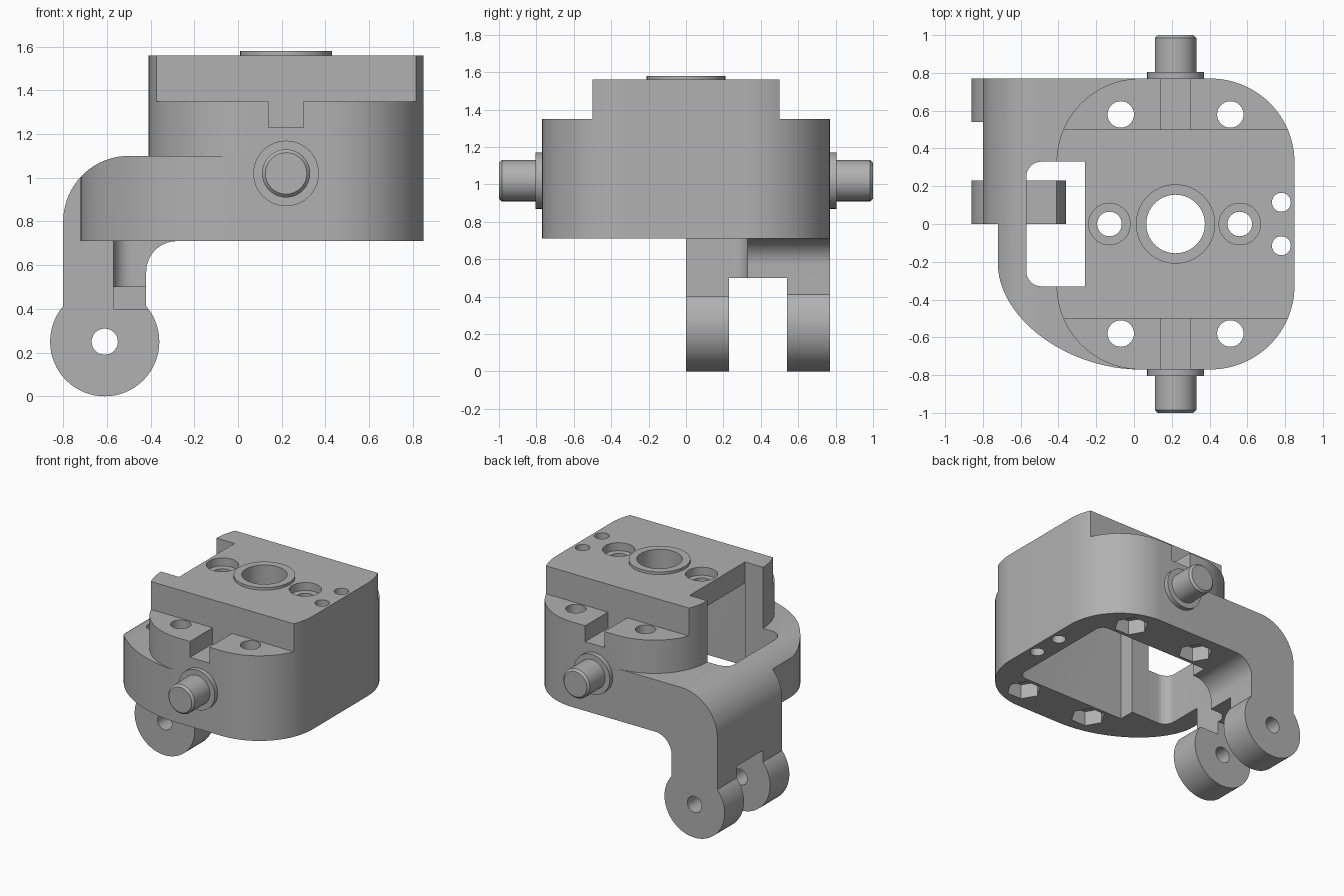
import bpy, bmesh, math
from mathutils import Vector

cube = bpy.data.objects.get("Cube")
if cube:
    bpy.data.objects.remove(cube, do_unlink=True)

metal = bpy.data.materials.new("grey_metal")
metal.use_nodes = True
metal.diffuse_color = (0.44, 0.44, 0.44, 1)
metal.node_tree.nodes["Principled BSDF"].inputs["Base Color"].default_value = metal.diffuse_color


def arc(cx, cy, r, a0, a1, n=16):
    return [(cx + r * math.cos(math.radians(a0 + (a1 - a0) * i / n)),
             cy + r * math.sin(math.radians(a0 + (a1 - a0) * i / n))) for i in range(n + 1)]


def circle(cx, cy, r, n=48):
    return arc(cx, cy, r, 0, 360, n)[:-1]


def round_rect(x0, x1, y0, y1, r, n=16):
    return (arc(x1 - r, y1 - r, r, 0, 90, n) + arc(x0 + r, y1 - r, r, 90, 180, n)
            + arc(x0 + r, y0 + r, r, 180, 270, n) + arc(x1 - r, y0 + r, r, 270, 360, n))


def rect(x0, x1, y0, y1):
    return [(x0, y0), (x1, y0), (x1, y1), (x0, y1)]


def prism(name, pts, lo, hi, axis="Z"):
    """Extrude a flat outline along Z (outline in xy) or Y (outline in xz)."""
    place = (lambda u, v, h: (u, v, h)) if axis == "Z" else (lambda u, v, h: (u, h, v))
    bm = bmesh.new()
    face = bm.faces.new([bm.verts.new(place(u, v, lo)) for u, v in pts])
    top = bmesh.ops.extrude_face_region(bm, geom=[face])["geom"]
    shift = Vector(place(0, 0, hi - lo))
    bmesh.ops.translate(bm, vec=shift, verts=[g for g in top if isinstance(g, bmesh.types.BMVert)])
    bmesh.ops.recalc_face_normals(bm, faces=bm.faces)
    mesh = bpy.data.meshes.new(name)
    bm.to_mesh(mesh)
    bm.free()
    mesh.materials.append(metal)
    ob = bpy.data.objects.new(name, mesh)
    bpy.context.collection.objects.link(ob)
    return ob


def combine(target, tool, operation):
    """Apply a boolean and discard the tool."""
    mod = target.modifiers.new("combine", "BOOLEAN")
    mod.operation, mod.object, mod.solver = operation, tool, "EXACT"
    bpy.context.view_layer.objects.active = target
    bpy.ops.object.modifier_apply(modifier=mod.name)
    bpy.data.objects.remove(tool, do_unlink=True)


def cut(target, pts, lo, hi, axis="Z"):
    combine(target, prism("cutter", pts, lo, hi, axis), "DIFFERENCE")


def finish(ob):
    bpy.ops.object.select_all(action="DESELECT")
    ob.select_set(True)
    bpy.context.view_layer.objects.active = ob
    bpy.ops.object.shade_smooth_by_angle(angle=math.radians(30))


# Side profile shared by the hinge arm and the low flange
profile = ([(-0.80, 0.25)] + arc(-0.50, 0.80, 0.30, 180, 90, 24) + [(0.10, 1.10), (0.10, 0.71)]
           + arc(-0.28, 0.57, 0.14, 90, 180) + [(-0.42, 0.25)])

# Front half of the flange, rounded in plan and rolled over at its outer edge
sweep = []
for i in range(25):
    t = math.radians(90 * i / 24)
    k = 2 / 1.85
    sweep.append((0.02 - 0.74 * math.cos(t) ** k, -0.22 - 0.55 * abs(math.sin(t)) ** k))
flange = prism("flange", [(-0.72, 0.1)] + sweep + [(0.08, -0.77), (0.08, 0.1)], 0.71, 1.2)
combine(flange, prism("roll", profile, -1, 0.5, "Y"), "INTERSECT")

# Main block with stepped wings, joined to flange and arm
body = prism("bracket_body", round_rect(-0.41, 0.85, -0.77, 0.77, 0.445, 24), 0.71, 1.56)
for s in (-1, 1):
    lo, hi = sorted((s * 0.5, s * 1.0))
    cut(body, rect(-1, 1, lo, hi), 1.35, 2)
    cut(body, rect(0.14, 0.30, lo, hi), 1.23, 2)
combine(body, flange, "UNION")
combine(body, prism("hinge_arm", profile, 0, 0.77, "Y"), "UNION")

# Hinge lugs with a gap between them
for lo, hi in ((0, 0.23), (0.54, 0.77)):
    combine(body, prism("hinge_lug", circle(-0.61, 0.25, 0.25, 64), lo, hi, "Y"), "UNION")
cut(body, rect(-1, 0, -0.2, 0.5), 0.23, 0.54, "Y")
cut(body, circle(-0.61, 0.25, 0.06, 32), -0.5, 1, "Y")

# Window between block and arm
window = (arc(-0.49, 0.25, 0.08, 90, 180, 10) + arc(-0.49, -0.25, 0.08, 180, 270, 10)
          + [(-0.26, -0.33), (-0.26, 0.33)])
cut(body, window, 0.40, 2)

# Pocket open below and towards the window
pocket = (arc(0.61, -0.39, 0.06, -90, 0, 8) + arc(0.61, 0.39, 0.06, 0, 90, 8)
          + [(-0.26, 0.45), (-0.26, 0.329), (-0.36, 0.329),
             (-0.36, -0.329), (-0.26, -0.329), (-0.26, -0.45)])
cut(body, pocket, 0.6, 1.40)

# Raised ring and centre bore
combine(body, prism("centre_ring", circle(0.22, 0, 0.21, 64), 1.5, 1.58), "UNION")
cut(body, circle(0.22, 0, 0.155, 64), 1.2, 2)

# Counterbored holes beside the ring
for x in (-0.13, 0.56):
    cut(body, circle(x, 0, 0.11), 1.50, 2)
    cut(body, circle(x, 0, 0.065, 32), 1.2, 2)

# Wing bolt holes with hexagonal nut seats, and small side holes
for y in (-0.58, 0.58):
    for x in (-0.07, 0.51):
        cut(body, circle(x, y, 0.07, 32), 0.5, 2)
        cut(body, circle(x, y, 0.12, 6), 0.5, 0.82)
for y in (-0.115, 0.115):
    cut(body, circle(0.78, y, 0.05, 32), 0.5, 2)
finish(body)

# Pivot pins with collars and chamfered ends
for side, s in (("front", -1), ("back", 1)):
    lo, hi = sorted((s * 0.74, s * 0.805))
    finish(prism(side + "_collar", circle(0.22, 1.02, 0.15), lo, hi, "Y"))
    lo, hi = sorted((s * 0.74, s * 1.0))
    pin = prism(side + "_pivot_pin", circle(0.22, 1.02, 0.11), lo, hi, "Y")
    bm = bmesh.new()
    bm.from_mesh(pin.data)
    rim = [e for e in bm.edges if all(abs(v.co.y) > 0.99 for v in e.verts)]
    bmesh.ops.bevel(bm, geom=rim, offset=0.015, segments=1, affect="EDGES")
    bm.to_mesh(pin.data)
    bm.free()
    finish(pin)
